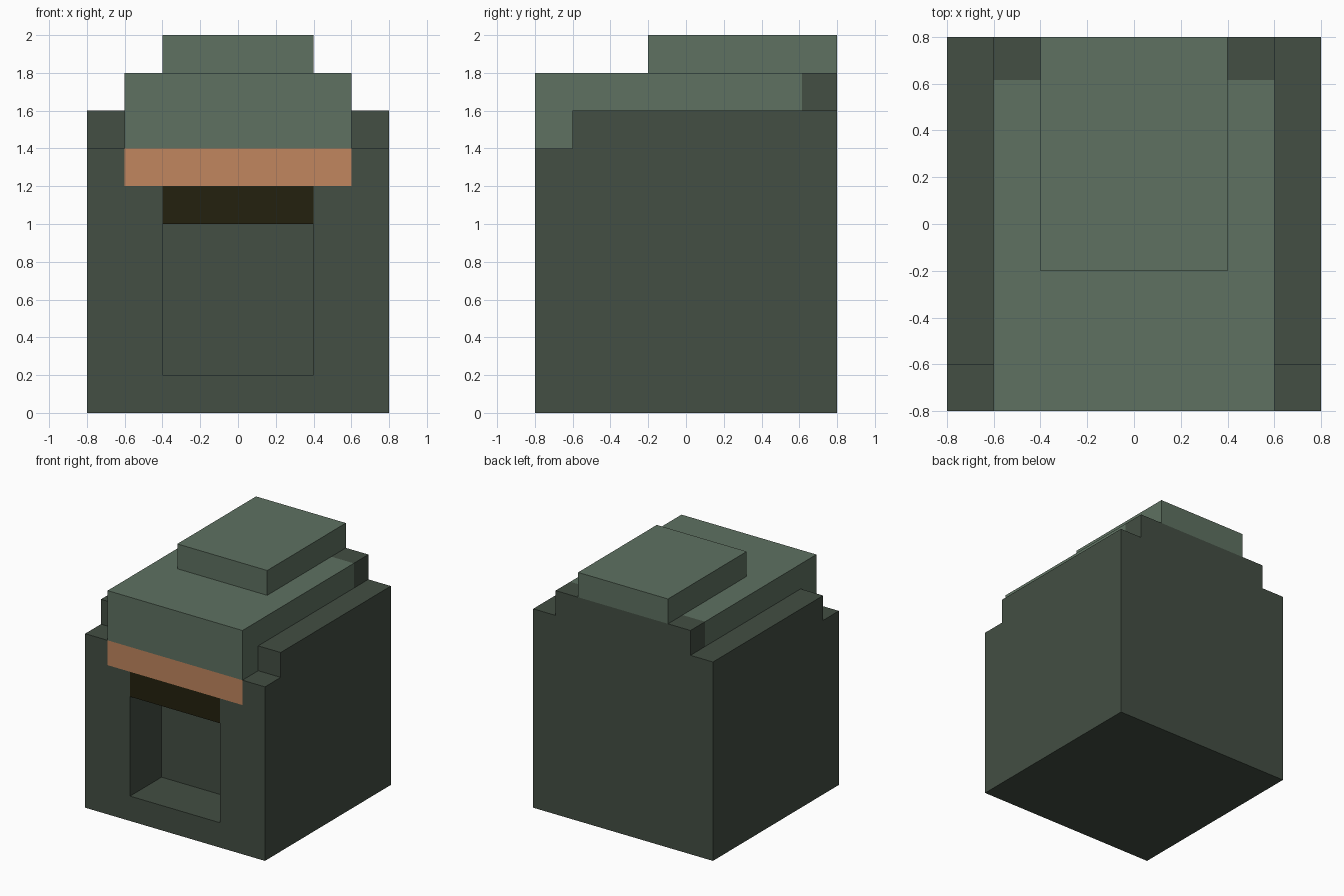
import bpy
import bmesh
from mathutils import Vector

cube = bpy.data.objects.get("Cube")
if cube:
    bpy.data.objects.remove(cube, do_unlink=True)


def material(name, rgb):
    """Flat material from 0-255 display colour, stored as linear values."""
    lin = [((c / 255 + 0.055) / 1.055) ** 2.4 for c in rgb]
    mat = bpy.data.materials.new(name)
    mat.use_nodes = True
    mat.diffuse_color = (*lin, 1)
    bsdf = mat.node_tree.nodes["Principled BSDF"]
    bsdf.inputs["Base Color"].default_value = (*lin, 1)
    bsdf.inputs["Roughness"].default_value = 0.9
    return mat


DARK = material("dark green", (67, 78, 67))
LIGHT = material("light green", (94, 113, 97))
ORANGE = material("copper orange", (193, 134, 94))
BLACK = material("brown black", (36, 33, 14))


def side_profile(points, half_width):
    """Solid made by extruding a (y, z) outline across x."""
    bm = bmesh.new()
    face = bm.faces.new([bm.verts.new((-half_width, y, z)) for y, z in points])
    out = bmesh.ops.extrude_face_region(bm, geom=[face])
    verts = [v for v in out["geom"] if isinstance(v, bmesh.types.BMVert)]
    bmesh.ops.translate(bm, verts=verts, vec=(2 * half_width, 0, 0))
    bmesh.ops.recalc_face_normals(bm, faces=bm.faces)
    return bm


def block(y0, y1, z0, z1):
    return [(y0, z0), (y1, z0), (y1, z1), (y0, z1)]


def finish(bm, name, mats):
    mesh = bpy.data.meshes.new(name)
    bm.to_mesh(mesh)
    bm.free()
    for mat in mats:
        mesh.materials.append(mat)
    obj = bpy.data.objects.new(name, mesh)
    bpy.context.collection.objects.link(obj)
    return obj


# Body with a lowered ledge along the front
body = side_profile([(-0.8, 0), (0.8, 0), (0.8, 1.6), (-0.6, 1.6),
                     (-0.6, 1.4), (-0.8, 1.4)], 0.8)

# Cut lines for the opening and the painted bands
cuts = [((x, 0, 0), (1, 0, 0)) for x in (-0.6, -0.4, 0.4, 0.6)]
cuts += [((0, 0, z), (0, 0, 1)) for z in (0.2, 1.0, 1.2)]
for co, no in cuts:
    geom = body.verts[:] + body.edges[:] + body.faces[:]
    bmesh.ops.bisect_plane(body, geom=geom, plane_co=co, plane_no=no)

# Orange band and dark slot on the front
opening = []
for f in body.faces:
    c = f.calc_center_median()
    if f.normal.y > -0.9 or c.y > -0.79:
        continue
    if c.z > 1.2 and abs(c.x) < 0.6:
        f.material_index = 1
    elif 1.0 < c.z < 1.2 and abs(c.x) < 0.4:
        f.material_index = 2
    elif 0.2 < c.z < 1.0 and abs(c.x) < 0.4:
        opening.append(f)

# Recessed opening
out = bmesh.ops.extrude_face_region(body, geom=opening)
verts = [v for v in out["geom"] if isinstance(v, bmesh.types.BMVert)]
bmesh.ops.translate(body, verts=verts, vec=Vector((0, 0.4, 0)))
bmesh.ops.delete(body, geom=[f for f in opening if f.is_valid], context="FACES")
bmesh.ops.recalc_face_normals(body, faces=body.faces)
finish(body, "body", [DARK, ORANGE, BLACK])

# Lid that drops over the front ledge
lid = side_profile([(-0.8, 1.4), (-0.6, 1.4), (-0.6, 1.6),
                    (0.615, 1.6), (0.615, 1.8), (-0.8, 1.8)], 0.6)
finish(lid, "lid", [LIGHT])

# Dark ridge behind the lid
finish(side_profile(block(0.615, 0.8, 1.6, 1.8), 0.6), "rear_ridge", [DARK])

# Raised slab on top
finish(side_profile(block(-0.2, 0.8, 1.8, 2.0), 0.4), "top_slab", [LIGHT])
